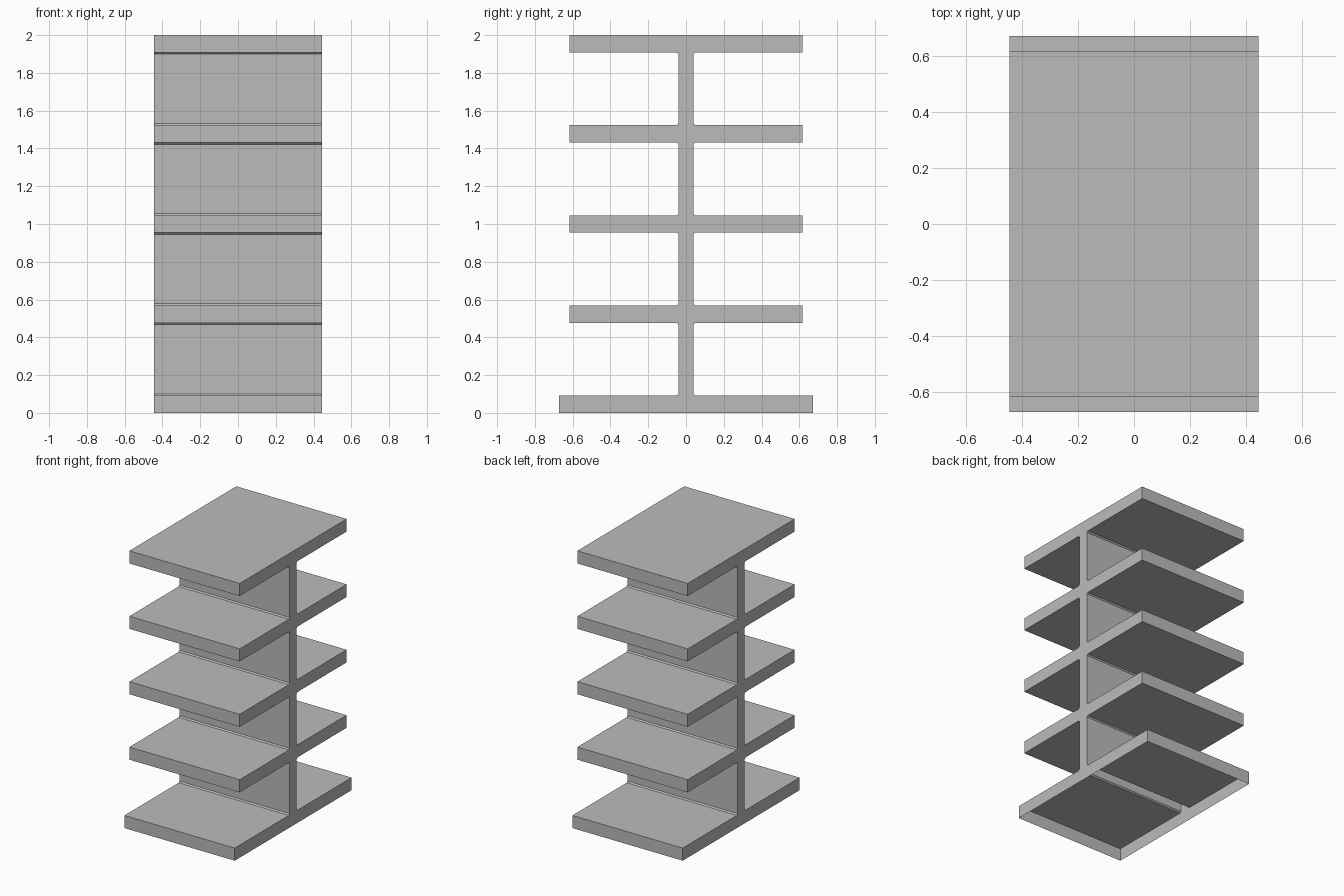
import bpy
import bmesh

default = bpy.data.objects.get("Cube")
if default:
    bpy.data.objects.remove(default, do_unlink=True)

HALF_WIDTH = 0.445      # half extent along x
BASE_REACH = 0.673      # half depth of the base
SHELF_REACH = 0.616     # half depth of each shelf
WEB = 0.04              # half thickness of the central wall
SLAB = 0.092            # slab thickness
LEVELS = 5
FILLET = 0.009
STEP = (2 - SLAB) / (LEVELS - 1)

grey = bpy.data.materials.new("plain grey")
grey.use_nodes = True
colour = (0.5, 0.5, 0.5, 1)
grey.diffuse_color = colour
grey.node_tree.nodes["Principled BSDF"].inputs["Base Color"].default_value = colour

# One side of the tiered outline, from the bottom up, with eased inner corners
side = []
for level in range(LEVELS):
    reach = SHELF_REACH if level else BASE_REACH
    low = level * STEP
    high = low + SLAB
    if level:
        side += [(WEB, low - FILLET), (WEB + FILLET, low)]
    side += [(reach, low), (reach, high)]
    if level < LEVELS - 1:
        side += [(WEB + FILLET, high), (WEB, high + FILLET)]
outline = side + [(-y, z) for y, z in reversed(side)]

# Hollow shell: outline swept along x, closed at both ends, open underneath
bm = bmesh.new()
cap = bm.faces.new([bm.verts.new((-HALF_WIDTH, y, z)) for y, z in outline])
swept = bmesh.ops.extrude_face_region(bm, geom=[cap], use_keep_orig=True)
moved = [g for g in swept["geom"] if isinstance(g, bmesh.types.BMVert)]
bmesh.ops.translate(bm, verts=moved, vec=(2 * HALF_WIDTH, 0, 0))
bmesh.ops.recalc_face_normals(bm, faces=bm.faces)
underside = [f for f in bm.faces if all(v.co.z < 0.001 for v in f.verts)]
bmesh.ops.delete(bm, geom=underside, context="FACES")

mesh = bpy.data.meshes.new("tiered_shelf_stand")
bm.to_mesh(mesh)
bm.free()
mesh.materials.append(grey)
stand = bpy.data.objects.new("tiered_shelf_stand", mesh)
bpy.context.collection.objects.link(stand)
